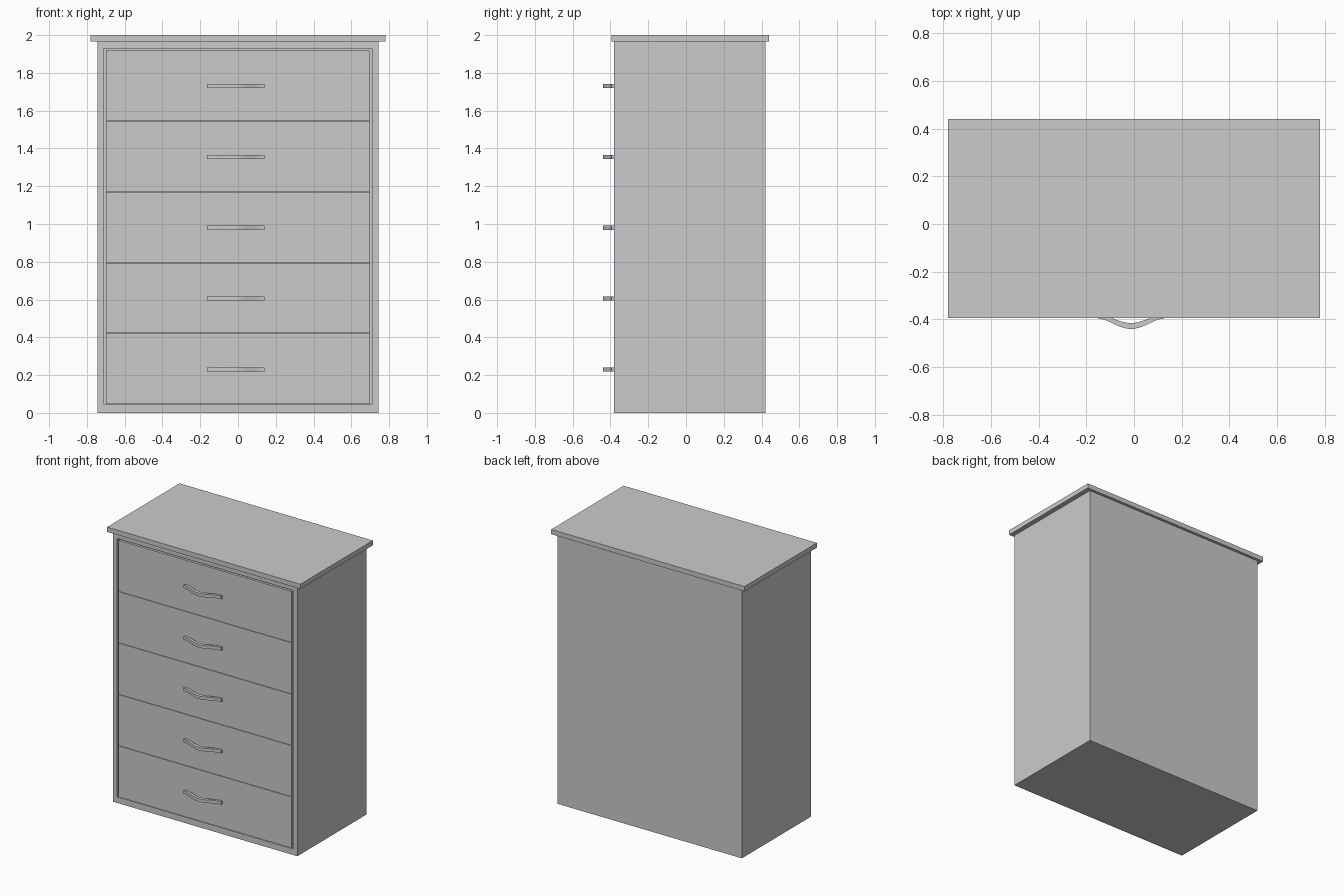
import bpy, bmesh, math

if "Cube" in bpy.data.objects:
    bpy.data.objects.remove(bpy.data.objects["Cube"])


def mesh_object(name, bm):
    bmesh.ops.recalc_face_normals(bm, faces=bm.faces[:])
    me = bpy.data.meshes.new(name)
    bm.to_mesh(me)
    bm.free()
    ob = bpy.data.objects.new(name, me)
    bpy.context.collection.objects.link(ob)
    return ob


def box(name, x0, x1, y0, y1, z0, z1):
    bm = bmesh.new()
    bmesh.ops.create_cube(bm, size=1)
    for v in bm.verts:
        v.co = (x0 if v.co.x < 0 else x1,
                y0 if v.co.y < 0 else y1,
                z0 if v.co.z < 0 else z1)
    return mesh_object(name, bm)


FRONT, BACK, W, H = -0.38, 0.42, 0.745, 1.965
IN_X, IN_Z0, IN_Z1 = 0.709, 0.044, 1.93

# Carcass: a block with an open front recess, made by insetting the front face
carcass = box("carcass", -W, W, FRONT, BACK, 0, H)
bm = bmesh.new()
bm.from_mesh(carcass.data)
front = min(bm.faces, key=lambda f: f.calc_center_median().y)
bmesh.ops.inset_individual(bm, faces=[front], thickness=0.02)
for v in front.verts:
    v.co.x = math.copysign(IN_X, v.co.x)
    v.co.z = IN_Z0 if v.co.z < 1 else IN_Z1
recess = bmesh.ops.extrude_discrete_faces(bm, faces=[front])["faces"][0]
for v in recess.verts:
    v.co.y = BACK - 0.03
bm.to_mesh(carcass.data)
bm.free()

# Overhanging top board
box("top_board", -0.78, 0.78, -0.395, 0.44, H, 2.0)


# Bowed bar pull: flat profile swept outward, extruded in z
def handle(name, z, cx=-0.0125, half=0.152, h=0.011, n=20):
    bm = bmesh.new()
    rows = []
    for i in range(n + 1):
        t = 2 * i / n - 1
        b = (1 + math.cos(math.pi * t)) / 2
        x = cx + half * t
        yo, yi = -0.394 - 0.046 * b, -0.377 - 0.038 * b
        rows.append([bm.verts.new(c) for c in
                     ((x, yo, z - h), (x, yi, z - h), (x, yi, z + h), (x, yo, z + h))])
    for a, b in zip(rows, rows[1:]):
        for k in range(4):
            m = (k + 1) % 4
            bm.faces.new((a[k], a[m], b[m], b[k]))
    bm.faces.new(rows[0])
    bm.faces.new(rows[-1])
    ob = mesh_object(name, bm)
    bpy.ops.object.select_all(action='DESELECT')
    ob.select_set(True)
    bpy.context.view_layer.objects.active = ob
    bpy.ops.object.shade_smooth_by_angle(angle=math.radians(40))


# Five drawers with handles
PITCH = 0.375
for i in range(5):
    z0 = 0.046 + i * PITCH
    box(f"drawer_{i + 1}", -0.699, 0.699, FRONT + 0.001, 0.36, z0 + 0.001, z0 + PITCH - 0.002)
    handle(f"handle_{i + 1}", 0.23 + i * PITCH)
